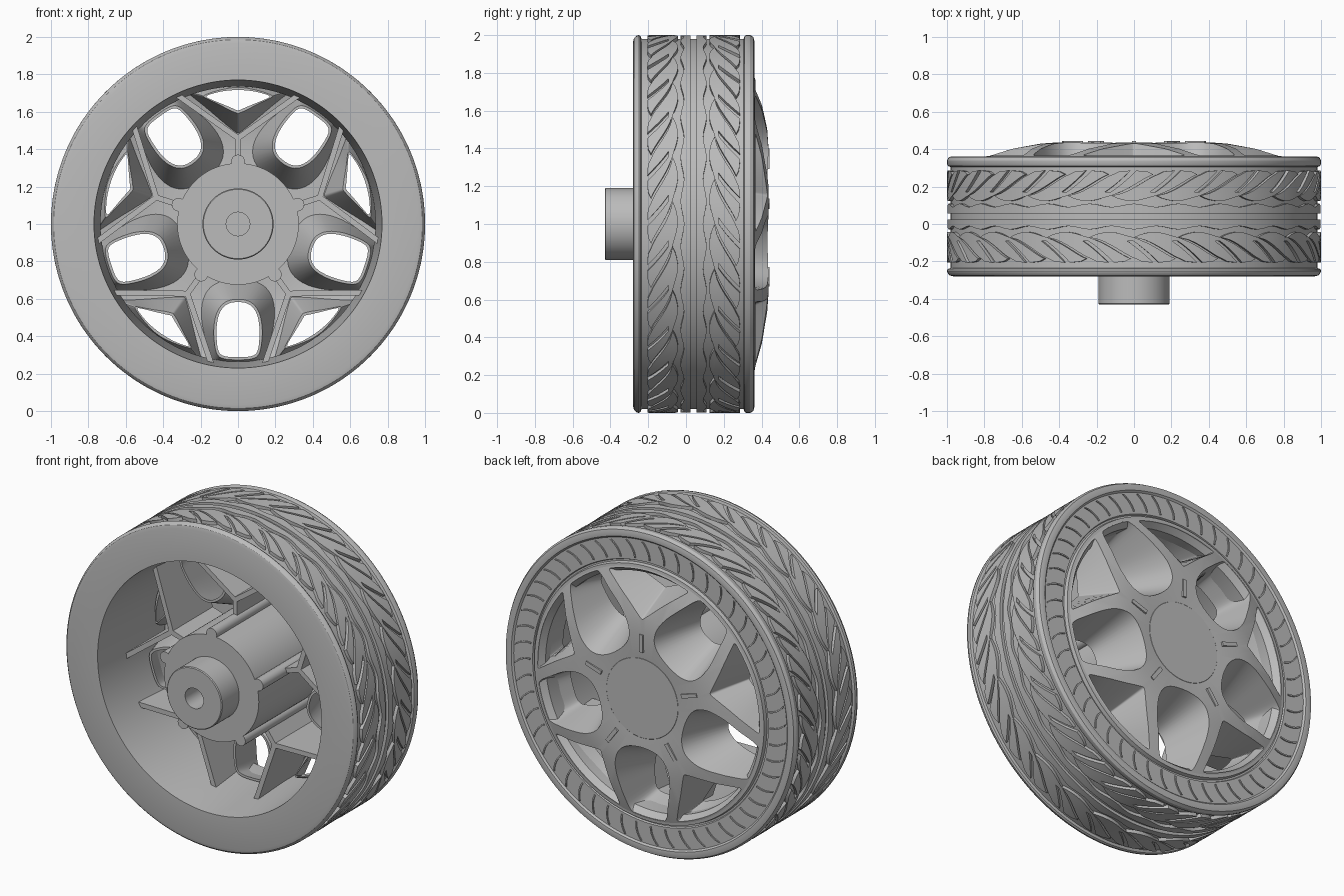
import bpy, bmesh, math
from math import pi, sin, cos, tau

if "Cube" in bpy.data.objects:
    bpy.data.objects.remove(bpy.data.objects["Cube"])

grey = bpy.data.materials.new("plain grey")
grey.use_nodes = True
grey.diffuse_color = (0.5, 0.5, 0.5, 1)
grey.node_tree.nodes["Principled BSDF"].inputs["Base Color"].default_value = (0.5, 0.5, 0.5, 1)

MID = 0.04        # centre plane of the tread
BLOCKS = 26       # tread blocks per row
MARKS = 52        # ridges on the outer sidewall
SPOKES = [k * tau / 5 for k in range(5)]
WINDOWS = [a + pi / 5 for a in SPOKES]


def polar(a, r, y):
    """Point at angle a (clockwise from the top) and radius r about the axle."""
    return (r * sin(a), y, 1 + r * cos(a))


def local(a, u, v, y):
    """Point u sideways and v outwards along the direction a."""
    return (u * cos(a) + v * sin(a), y, 1 + v * cos(a) - u * sin(a))


def finish(name, bm, cutter=None):
    bmesh.ops.remove_doubles(bm, verts=bm.verts, dist=0.0002)
    bmesh.ops.recalc_face_normals(bm, faces=bm.faces)
    mesh = bpy.data.meshes.new(name)
    bm.to_mesh(mesh)
    bm.free()
    mesh.materials.append(grey)
    ob = bpy.data.objects.new(name, mesh)
    bpy.context.collection.objects.link(ob)
    bpy.ops.object.select_all(action='DESELECT')
    ob.select_set(True)
    bpy.context.view_layer.objects.active = ob
    if cutter:
        mod = ob.modifiers.new("windows", 'BOOLEAN')
        mod.operation, mod.object, mod.solver = 'DIFFERENCE', cutter, 'EXACT'
        bpy.ops.object.modifier_apply(modifier=mod.name)
        bpy.data.objects.remove(cutter)
    bpy.ops.object.shade_smooth_by_angle(angle=math.radians(30))
    return ob


def bridge(bm, loops, closed=True):
    """Skin between matching closed loops of points."""
    rings = [[bm.verts.new(p) for p in loop] for loop in loops]
    n = len(rings[0])
    for i in range(len(rings) - (not closed)):
        a, b = rings[i], rings[(i + 1) % len(rings)]
        for j in range(n):
            bm.faces.new((a[j], a[(j + 1) % n], b[(j + 1) % n], b[j]))
    return rings


def lathe(name, profile, closed=True, steps=128, cutter=None):
    bm = bmesh.new()
    bridge(bm, [[polar(tau * i / steps, r, y) for i in range(steps)] for r, y in profile], closed)
    return finish(name, bm, cutter)


def slab(bm, f, nu=1, nv=1, skip=lambda i, j: False):
    """Solid patch: f(u, v, h) gives its top (h=1) and bottom (h=0)."""
    v = [[[bm.verts.new(f(i / nu, j / nv, h)) for j in range(nv + 1)]
          for i in range(nu + 1)] for h in (0, 1)]
    cells = {(i, j) for i in range(nu) for j in range(nv) if not skip(i, j)}
    for i, j in cells:
        c = [(i, j), (i + 1, j), (i + 1, j + 1), (i, j + 1)]
        for layer in v:
            bm.faces.new([layer[x][y] for x, y in c])
        for k, nb in enumerate([(i, j - 1), (i + 1, j), (i, j + 1), (i - 1, j)]):
            if nb not in cells:
                (p, q), (s, t) = c[k], c[(k + 1) % 4]
                bm.faces.new((v[0][p][q], v[0][s][t], v[1][s][t], v[1][p][q]))


# Tyre and rim barrel in one turned profile
lathe("tyre", [(.77, -.28), (.965, -.28), (.985, -.275), (.997, -.262), (1, -.25), (.995, -.24),
               (.98, -.235), (.98, .305), (.995, .31), (1, .32), (1, .34), (.99, .357), (.97, .362),
               (.95, .36), (.94, .35), (.81, .35), (.805, .34), (.795, .34), (.79, .362),
               (.765, .365), (.735, .33), (.735, .2)], steps=160)

# Centre ribs with wavy outer edges
bm = bmesh.new()
for side in (-1, 1):
    def rib(u, v, h):
        a = u * tau
        edge = .06 + .009 * cos(BLOCKS * a)
        return polar(a, .97 + .028 * h, MID + side * (.015 + v * (edge - .015)))
    slab(bm, rib, BLOCKS * 8, 1)
finish("centre_ribs", bm)

# Leaf shaped tread blocks, each split by a slot that opens near the shoulder
bm = bmesh.new()
for side in (-1, 1):
    for k in range(BLOCKS):
        def block(u, v, h):
            lean = .25 * v ** .65
            inset = .028 * (1 - v) * (2 * u - 1) ** 2
            a = (k + .5 * (side > 0) + .9 * u) * tau / BLOCKS + lean
            rounding = .02 * v ** 4 * (2 * u - 1) ** 4
            return polar(a, .97 + .03 * h, MID + side * (.083 + .162 * v + inset - rounding))
        slab(bm, block, 7, 10, lambda i, j: i == 3 and 3 <= j)
finish("tread_blocks", bm)

# Fine curved ridges around the outer sidewall
bm = bmesh.new()
for k in range(MARKS):
    def mark(u, v, h):
        r = .825 + .105 * v
        return polar(k * tau / MARKS + .05 * v * v + .010 * u, r, .345 + .012 * h)
    slab(bm, mark, 1, 6)
finish("sidewall_marks", bm)

# Domed outer face of the wheel
DOME = [(.2, .425), (.26, .43), (.4, .437), (.5, .43), (.65, .402), (.78, .362)]


def dome(r):
    for (r0, y0), (r1, y1) in zip(DOME, DOME[1:]):
        if r <= r1:
            return y0 + (y1 - y0) * (r - r0) / (r1 - r0)
    return DOME[-1][1]


def outline(half):
    """Mirror a half outline into a closed loop and round its corners."""
    pts = half + [(-u, v) for u, v in half[-2:0:-1]]
    for _ in range(2):
        pts = [(p[0] * (1 - t) + q[0] * t, p[1] * (1 - t) + q[1] * t)
               for p, q in zip(pts, pts[1:] + pts[:1]) for t in (.25, .75)]
    return pts


def grow(pts, d):
    cv = sum(v for u, v in pts) / len(pts)
    out = []
    for u, v in pts:
        m = math.hypot(u, v - cv)
        out.append((u * (1 + d / m), cv + (v - cv) * (1 + d / m)))
    return out


# Arched windows between spokes and triangular windows inside the forks: wide and narrow ends
arch = (outline([(0, .768), (.09, .765), (.125, .75), (.155, .64), (.19, .5), (.18, .39), (.12, .32), (0, .3)]),
        outline([(0, .712), (.07, .71), (.105, .69), (.115, .62), (.115, .54), (.1, .47), (.06, .425), (0, .415)]))
fork = (outline([(0, .768), (.14, .752), (.25, .722), (.275, .71), (.25, .69), (.13, .6), (.015, .5), (0, .49)]),
        outline([(0, .718), (.09, .71), (.16, .69), (.172, .682), (.16, .672), (.08, .64), (.01, .61), (0, .605)]))

tunnels, cuts = bmesh.new(), bmesh.new()
for angles, (wide, narrow), depth in ((WINDOWS, arch, .14), (SPOKES, fork, .2)):
    for a in angles:
        def loop(pts, y=None, drop=.002):
            return [local(a, u, v, dome(math.hypot(u, v)) - drop if y is None else y) for u, v in pts]
        bridge(tunnels, [loop(wide), loop(narrow, depth), loop(grow(narrow, .015), depth),
                         loop(grow(wide, .015), drop=.02)])
        ends = bridge(cuts, [loop(wide, .25), loop(wide, .55)], closed=False)
        for e in ends:
            cuts.faces.new(e)
finish("window_tunnels", tunnels)
cutter = finish("window_cutter", cuts)
cutter.hide_render = True
lathe("spoke_face", DOME + [(r, y - .035) for r, y in reversed(DOME)], cutter=cutter)

# Hub with axle boss, bore and end cap
lathe("hub", [(0, -.1), (.063, -.1), (.063, -.43), (.185, -.43), (.19, -.425), (.19, -.26),
              (.325, -.26), (.325, .36), (0, .36)], closed=False, steps=96)
lathe("hub_cap", [(0, .38), (.25, .38), (.25, .426), (.245, .43), (0, .43)], closed=False, steps=96)

# Hub nubs, forked stiffening ribs and spoke bars
bm, bars = bmesh.new(), bmesh.new()
for a in SPOKES:
    rings = bridge(bm, [[local(a, .036 * cos(t * tau / 20), .335 + .036 * sin(t * tau / 20), y)
                         for t in range(20)] for y in (-.26, .38)], closed=False)
    for r in rings:
        bm.faces.new(r)
    for (u0, v0), (u1, v1) in (((0, .33), (0, .47)), ((0, .46), (.325, .69)), ((0, .46), (-.325, .69))):
        length = math.hypot(u1 - u0, v1 - v0)
        nu, nv = -(v1 - v0) / length * .015, (u1 - u0) / length * .015
        slab(bm, lambda u, v, h: local(a, u0 + (u1 - u0) * u + nu * (2 * v - 1),
                                       v0 + (v1 - v0) * u + nv * (2 * v - 1), -.03 + .39 * h))
    slab(bars, lambda u, v, h: local(a, .024 * (u - .5), .29 + .11 * v, .42 + .023 * h))
finish("stiffening_ribs", bm)
finish("spoke_bars", bars)
